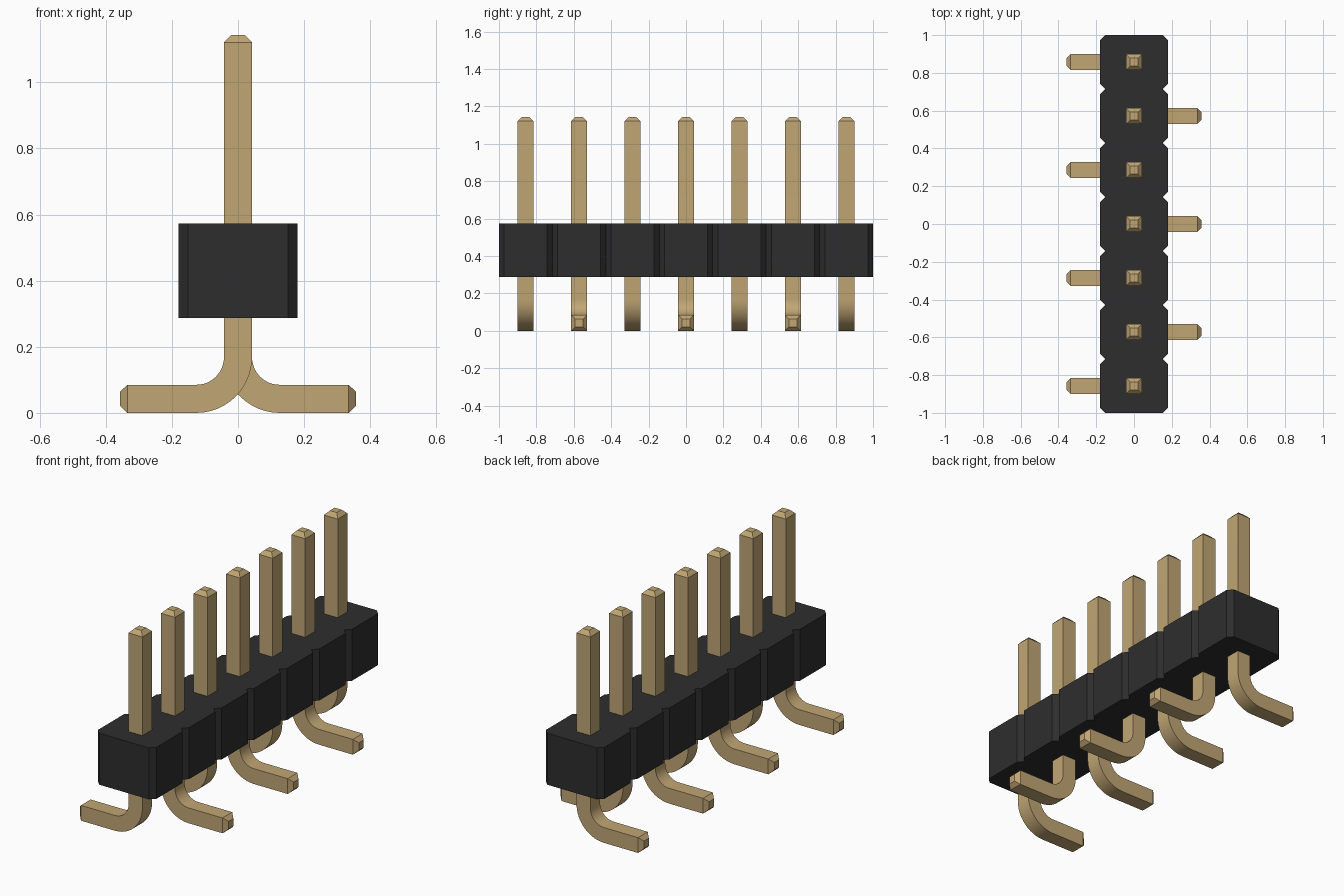
import bpy, bmesh, math
from mathutils import Vector

cube = bpy.data.objects.get("Cube")
if cube:
    bpy.data.objects.remove(cube, do_unlink=True)


def material(name, color, metallic=0.0):
    mat = bpy.data.materials.new(name)
    mat.use_nodes = True
    mat.diffuse_color = color
    mat.node_tree.nodes["Principled BSDF"].inputs["Base Color"].default_value = color
    return mat


black = material("black plastic", (0.027, 0.027, 0.027, 1))
gold = material("gold metal", (0.53, 0.38, 0.175, 1))

COUNT = 7
PITCH = 2 / COUNT
HALF = 0.0425         # half the pin thickness
TIP = 0.021           # half the pin thickness at its chamfered ends


def add_object(name, bm, mat):
    bmesh.ops.recalc_face_normals(bm, faces=bm.faces)
    mesh = bpy.data.meshes.new(name)
    bm.to_mesh(mesh)
    bm.free()
    mesh.materials.append(mat)
    obj = bpy.data.objects.new(name, mesh)
    bpy.context.collection.objects.link(obj)
    return obj


# Housing: one notched outline, extruded upwards
def build_housing():
    half_width, cut, bottom, top = 0.18, 0.028, 0.287, 0.573
    side = [(half_width - cut, -1)]
    for i in range(COUNT):
        y0, y1 = -1 + i * PITCH, -1 + (i + 1) * PITCH
        side += [(half_width, y0 + cut), (half_width, y1 - cut), (half_width - cut, y1)]
    outline = side + [(-x, y) for x, y in reversed(side)]
    bm = bmesh.new()
    base = bm.faces.new([bm.verts.new((x, y, bottom)) for x, y in outline])
    grown = bmesh.ops.extrude_face_region(bm, geom=[base])["geom"]
    verts = [g for g in grown if isinstance(g, bmesh.types.BMVert)]
    bmesh.ops.translate(bm, verts=verts, vec=(0, 0, top - bottom))
    add_object("housing", bm, black)


# Pin: a square section swept from the top tip, round the bend, to the foot tip
def build_pin(index, y, direction):
    bend, segments = 0.126, 12
    # each station: x, z, tangent angle (0 = down, 90 degrees = outwards), half thickness
    stations = [(0, 1.143, 0, TIP), (0, 1.121, 0, HALF)]
    for i in range(segments + 1):
        a = math.radians(90) * i / segments
        stations.append((bend * (1 - math.cos(a)), HALF + bend * (1 - math.sin(a)), a, HALF))
    stations += [(0.335, HALF, math.pi / 2, HALF), (0.357, HALF, math.pi / 2, TIP)]

    bm = bmesh.new()
    rings = []
    for x, z, a, h in stations:
        normal = Vector((math.cos(a), 0, math.sin(a)))
        ring = []
        for u, v in ((-h, -h), (h, -h), (h, h), (-h, h)):
            p = Vector((x, v, z)) + normal * u
            ring.append(bm.verts.new((p.x * direction, p.y + y, p.z)))
        rings.append(ring)
    for r0, r1 in zip(rings, rings[1:]):
        for k in range(4):
            n = (k + 1) % 4
            bm.faces.new((r0[k], r0[n], r1[n], r1[k]))
    bm.faces.new(rings[0])
    bm.faces.new(rings[-1])
    pin = add_object(f"pin_{index + 1}", bm, gold)

    # smooth the bend, keep the square edges sharp
    bpy.ops.object.select_all(action="DESELECT")
    pin.select_set(True)
    bpy.context.view_layer.objects.active = pin
    bpy.ops.object.shade_smooth_by_angle(angle=math.radians(30))


build_housing()
# Feet alternate between the right (-x) and left (+x) sides
for i in range(COUNT):
    build_pin(i, (i - (COUNT - 1) / 2) * PITCH, -1 if i % 2 == 0 else 1)
